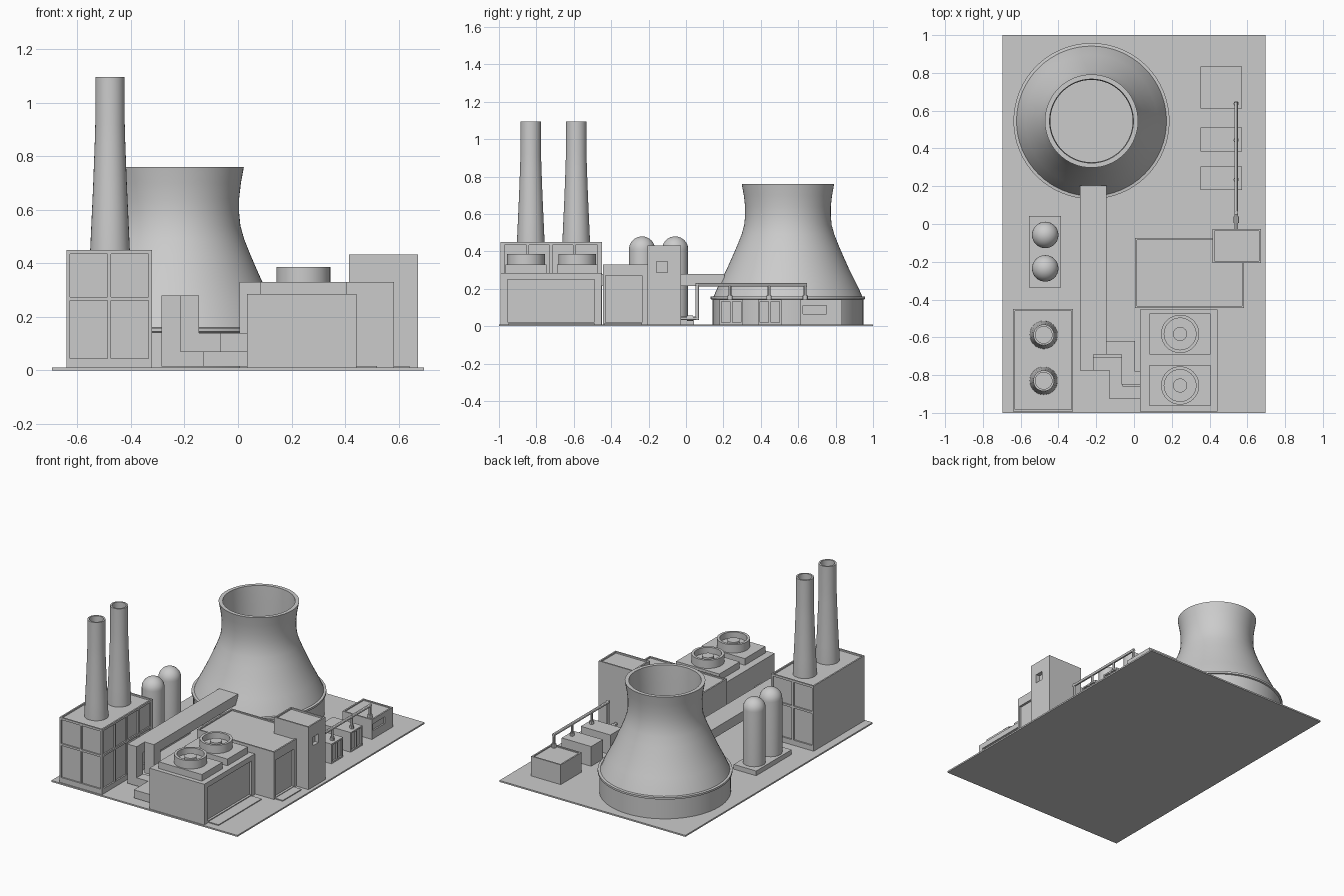
import bpy, bmesh, math
from mathutils import Matrix, Vector

if "Cube" in bpy.data.objects:
    bpy.data.objects.remove(bpy.data.objects["Cube"])

GREY = bpy.data.materials.new("concrete_grey")
GREY.diffuse_color = (0.6, 0.6, 0.6, 1)
GREY.use_nodes = True
GREY.node_tree.nodes["Principled BSDF"].inputs["Base Color"].default_value = GREY.diffuse_color


def finish(name, bm, smooth=False):
    bmesh.ops.recalc_face_normals(bm, faces=bm.faces[:])
    me = bpy.data.meshes.new(name)
    bm.to_mesh(me)
    bm.free()
    me.materials.append(GREY)
    ob = bpy.data.objects.new(name, me)
    bpy.context.collection.objects.link(ob)
    if smooth:
        bpy.ops.object.select_all(action='DESELECT')
        ob.select_set(True)
        bpy.context.view_layer.objects.active = ob
        bpy.ops.object.shade_smooth_by_angle(angle=math.radians(30))
    return ob


def boxes(name, *dims):
    """One object made of boxes given as (x0, x1, y0, y1, z0, z1)."""
    bm = bmesh.new()
    for x0, x1, y0, y1, z0, z1 in dims:
        m = Matrix.Translation(((x0 + x1) / 2, (y0 + y1) / 2, (z0 + z1) / 2))
        bmesh.ops.create_cube(bm, size=1, matrix=m @ Matrix.Diagonal((x1 - x0, y1 - y0, z1 - z0, 1)))
    return finish(name, bm)


def cut(ob, *dims):
    """Cut box-shaped recesses out of an object."""
    for d in dims:
        c = boxes(ob.name + "_cutter", d)
        c.hide_render = True
        c.hide_set(True)
        mod = ob.modifiers.new("recess", 'BOOLEAN')
        mod.operation = 'DIFFERENCE'
        mod.solver = 'EXACT'
        mod.object = c


def lathe(name, x, y, profile, seg=48):
    """Revolve (radius, z) points around a vertical axis."""
    bm = bmesh.new()
    vs = [bm.verts.new((r, 0, z)) for r, z in profile]
    es = [bm.edges.new(p) for p in zip(vs, vs[1:])]
    bmesh.ops.spin(bm, geom=vs + es, cent=(0, 0, 0), axis=(0, 0, 1), angle=2 * math.pi, steps=seg)
    bmesh.ops.remove_doubles(bm, verts=bm.verts[:], dist=1e-5)
    bmesh.ops.translate(bm, verts=bm.verts[:], vec=(x, y, 0))
    return finish(name, bm, True)


def pipe(name, points, r=0.01):
    bm = bmesh.new()
    for a, b in zip(points, points[1:]):
        a, b = Vector(a), Vector(b)
        d = b - a
        m = Matrix.Translation((a + b) / 2) @ d.to_track_quat('Z', 'Y').to_matrix().to_4x4()
        bmesh.ops.create_cone(bm, cap_ends=True, segments=12, radius1=r, radius2=r, depth=d.length + 2 * r * 0.9, matrix=m)
    return finish(name, bm, True)


# ground plate
boxes("site_plate", (-0.695, 0.695, -1, 1, 0, 0.01))

# cooling tower: skirt, ring, waisted shell, open top
lathe("cooling_tower", -0.225, 0.545, [
    (0, 0), (0.403, 0), (0.403, 0.142), (0.413, 0.145), (0.413, 0.158), (0.397, 0.16),
    (0.375, 0.21), (0.35, 0.26), (0.325, 0.31), (0.298, 0.37), (0.272, 0.43), (0.248, 0.49),
    (0.234, 0.54), (0.229, 0.59), (0.229, 0.64), (0.236, 0.70), (0.247, 0.76),
    (0.222, 0.76), (0.218, 0.64), (0.218, 0.2), (0, 0.2)], 64)

# boiler house with recessed panels on front, back and right
bx0, bx1, by0, by1 = -0.64, -0.322, -0.993, -0.45
boiler = boxes("boiler_house", (bx0, bx1, by0, by1, 0.005, 0.45))
cut(boiler, (bx0 + .01, bx1 - .01, by0 + .01, by1 - .01, 0.44, 0.5))
d = 0.01
cut(boiler, (bx0 + .012, bx1 - .012, by0 - .1, by0 + d, 0.045, 0.435),
    (bx0 + .012, bx1 - .012, by1 - d, by1 + .1, 0.045, 0.435),
    (bx1 - d, bx1 + .1, by0 + .022, by1 - .022, 0.045, 0.435))
bars = []
for y0, y1 in ((by0 + .001, by0 + d + .002), (by1 - d - .002, by1 - .001)):
    xm = (bx0 + bx1) / 2
    bars += [(xm - .007, xm + .007, y0, y1, .04, .437), (bx0 + .01, bx1 - .01, y0, y1, .26, .274)]
for i in range(1, 4):
    y = by0 + .022 + (by1 - by0 - .044) * i / 4
    bars.append((bx1 - d - .002, bx1 - .001, y - .007, y + .007, .04, .437))
bars.append((bx1 - d - .002, bx1 - .001, by0 + .02, by1 - .02, .26, .274))
boxes("boiler_house_bars", *bars)

# twin chimneys
for i, y in enumerate((-0.83, -0.587)):
    lathe(f"chimney_{i+1}", -0.478, y, [(0, .43), (.074, .43), (.074, .45), (.069, .56), (.063, .69), (.057, .85),
          (.055, .92), (.055, 1.095), (.044, 1.095), (.044, .75), (0, .75)], 32)

# domed silos on a slab
boxes("silo_slab", (-0.555, -0.387, -0.335, 0.043, 0.005, 0.042))
for i, y in enumerate((-0.235, -0.058)):
    dome = [(.07 * math.cos(a), .41 + .07 * math.sin(a)) for a in [k * math.pi / 16 for k in range(8)]]
    lathe(f"silo_{i+1}", -0.47, y, [(0, .03), (.07, .03)] + dome + [(0, .48)], 32)

# square ducts from the cooling tower down to the fan house
w = 0.035
for n, (x, ye, xm, yf, z0, z1) in enumerate(((-.25, -.74, -.095, -.892, .015, .07), (-.18, -.655, -.03, -.815, .07, .14))):
    boxes(f"duct_{n+1}",
          (x - w, x + w, ye - w, .205, .215, .28),
          (x - w, x + w, ye - w, ye + w, z0, .28),
          (x - w, xm + w, ye - w, ye + w, z0, z1),
          (xm - w, xm + w, yf - w, ye + w, z0, z1),
          (xm - w, .05, yf - w, yf + w, z0, z1))

# fan house with recessed side panel
fan = boxes("fan_house", (.033, .443, -.993, -.453, .005, .285))
cut(fan, (.428, .5, -.955, -.49, .022, .25))
for i, y in enumerate((-.855, -.582)):
    boxes(f"fan_base_{i+1}", (.082, .405, y - .109, y + .109, .28, .33))
    lathe(f"fan_drum_{i+1}", .244, y, [(0, .32), (.101, .32), (.101, .386), (.084, .386), (.084, .345),
          (.037, .345), (.037, .372), (0, .372)], 40)

# turbine hall, stair tower with window, low aprons
hall = boxes("turbine_hall", (.005, .582, -.445, -.075, .005, .33))
cut(hall, (.567, .7, -.43, -.235, .02, .27), (.015, .572, -.435, -.085, .322, .4))
tower = boxes("stair_tower", (.415, .672, -.207, -.027, .005, .432))
cut(tower, (.425, .662, -.197, -.037, .422, .5), (.645, .7, -.157, -.1, .288, .347))
boxes("loading_aprons", (.44, .52, -.95, -.49, .005, .016), (.58, .64, -.435, -.235, .005, .016))

# small sheds with side panels
for i, (y0, y1) in enumerate(((.18, .305), (.385, .51))):
    ym = (y0 + y1) / 2
    s = boxes(f"pump_shed_{i+1}", (.352, .573, y0, y1, .005, .143))
    cut(s, (.563, .6, y0 + .01, ym - .006, .02, .133), (.563, .6, ym + .006, y1 - .01, .02, .133))
s = boxes("pump_shed_3", (.352, .573, .612, .835, .005, .143))
cut(s, (.563, .6, .625, .75, .065, .11), (.362, .563, .622, .825, .136, .2))

# raised pipe with drops into the sheds
px = .541
pipe("feed_pipe", [(px, -.04, .042), (px, .06, .042), (px, .06, .222), (px, .637, .222)])
for i, y in enumerate((.235, .444, .637)):
    pipe(f"pipe_drop_{i+1}", [(px, y, .222), (px, y, .14)], .008)
    lathe(f"pipe_collar_{i+1}", px, y, [(0, .135), (.014, .135), (.014, .163), (0, .163)], 12)
lathe_flange = pipe("pipe_flange", [(px, .018, .042), (px, .026, .042)], .014)
